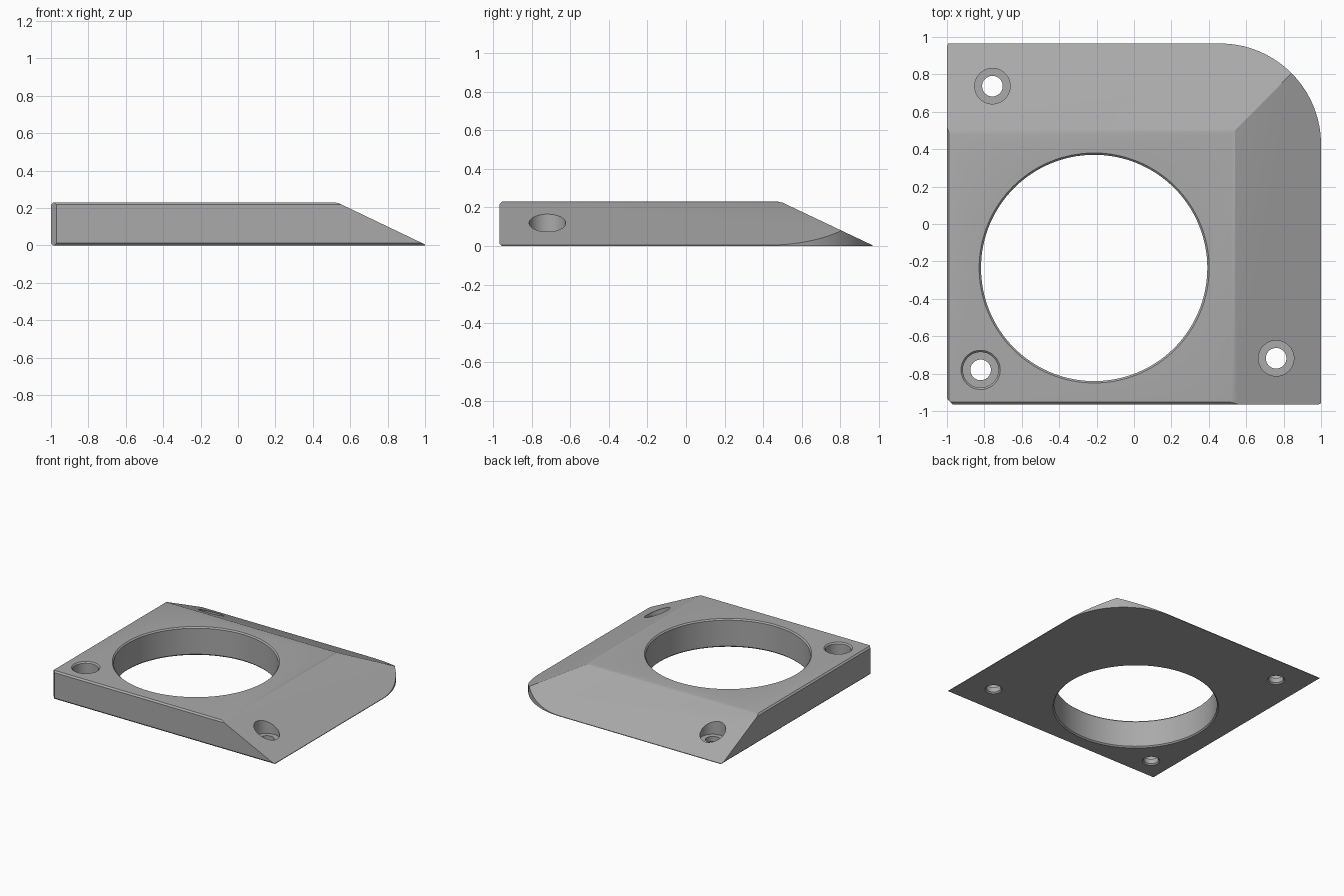
import bpy, bmesh, math
from mathutils import Vector

cube = bpy.data.objects.get("Cube")
if cube:
    bpy.data.objects.remove(cube, do_unlink=True)

W, D, H = 1.0, 0.965, 0.23      # half width, half depth, height
RC = 0.54                       # rounded corner radius

grey = bpy.data.materials.new("mid_grey")
grey.use_nodes = True
grey.diffuse_color = (0.4, 0.4, 0.4, 1)
grey.node_tree.nodes["Principled BSDF"].inputs["Base Color"].default_value = (0.4, 0.4, 0.4, 1)


def add_object(name, bm):
    bmesh.ops.recalc_face_normals(bm, faces=bm.faces)
    mesh = bpy.data.meshes.new(name)
    bm.to_mesh(mesh)
    bm.free()
    mesh.materials.append(grey)
    obj = bpy.data.objects.new(name, mesh)
    bpy.context.collection.objects.link(obj)
    return obj


def trim(bm, point, normal):
    """Slice away everything on the normal side and cap the cut."""
    geom = bm.verts[:] + bm.edges[:] + bm.faces[:]
    bmesh.ops.bisect_plane(bm, geom=geom, plane_co=Vector(point),
                           plane_no=Vector(normal), clear_outer=True, dist=1e-5)
    rim = [e for e in bm.edges if e.is_boundary]
    bmesh.ops.holes_fill(bm, edges=rim, sides=0)


def lathe(name, x, y, profile, sides=64):
    """Closed cutter turned from (radius, z) pairs around a vertical axis."""
    bm = bmesh.new()
    rings = []
    for r, z in profile:
        rings.append([bm.verts.new((x + r * math.cos(math.tau * i / sides),
                                    y + r * math.sin(math.tau * i / sides), z))
                      for i in range(sides)])
    for a, b in zip(rings, rings[1:]):
        for i in range(sides):
            j = (i + 1) % sides
            bm.faces.new((a[i], a[j], b[j], b[i]))
    bm.faces.new(rings[0])
    bm.faces.new(rings[-1])
    return add_object(name, bm)


# Plate outline with one rounded corner, raised to a slab
bm = bmesh.new()
outline = [(-W, D), (-W, -D), (W, -D)]
for i in range(33):
    a = math.pi / 2 * i / 32
    outline.append((W - RC + RC * math.cos(a), D - RC + RC * math.sin(a)))
base = bm.faces.new([bm.verts.new((x, y, 0)) for x, y in outline])
top = bmesh.ops.extrude_face_region(bm, geom=[base])["geom"]
bmesh.ops.translate(bm, vec=(0, 0, H), verts=[v for v in top if isinstance(v, bmesh.types.BMVert)])
bmesh.ops.recalc_face_normals(bm, faces=bm.faces)

# Two long slopes, each eased where it meets the top
for axis, edge, start in ((Vector((1, 0, 0)), W, 0.53), (Vector((0, 1, 0)), D, 0.49)):
    angle = math.atan2(H - 0.005, edge - start)
    for a, s in ((angle, start), (angle / 2, start - 0.012)):
        trim(bm, axis * s + Vector((0, 0, H)),
             axis * math.sin(a) + Vector((0, 0, math.cos(a))))

# Small chamfers on the straight sides
c = 0.012
trim(bm, (-W + 0.03, -D, 0), (-1, -1, 0))
for point, side in (((-W, 0), (-1, 0)), ((0, -D), (0, -1))):
    trim(bm, (*point, H - c), (*side, 1))
    trim(bm, (*point, c), (*side, -1))
plate = add_object("mounting_plate", bm)

# Large opening and three counterbored screw holes
R, r, b, floor = 0.605, 0.055, 0.095, 0.05
screw = [(r + 0.03, -0.02), (r, 0.01), (r, floor), (b, floor)]
cutters = [
    lathe("opening_cutter", -0.213, -0.235,
          [(R + 0.03, -0.02), (R, 0.01), (R, H - 0.01), (R + 0.03, H + 0.02)], 128),
    lathe("back_screw_cutter", -0.757, 0.737, screw + [(b, 0.3)]),
    lathe("side_screw_cutter", 0.76, -0.718, screw + [(b, 0.3)]),
    lathe("front_screw_cutter", -0.82, -0.78,
          screw + [(b, H - 0.01), (b + 0.03, H + 0.02)]),
]
bpy.context.view_layer.objects.active = plate
plate.select_set(True)
for cutter in cutters:
    mod = plate.modifiers.new(cutter.name, 'BOOLEAN')
    mod.operation = 'DIFFERENCE'
    mod.solver = 'EXACT'
    mod.object = cutter
    bpy.ops.object.modifier_apply(modifier=mod.name)
    bpy.data.objects.remove(cutter, do_unlink=True)

bpy.ops.object.shade_smooth_by_angle(angle=math.radians(20))
